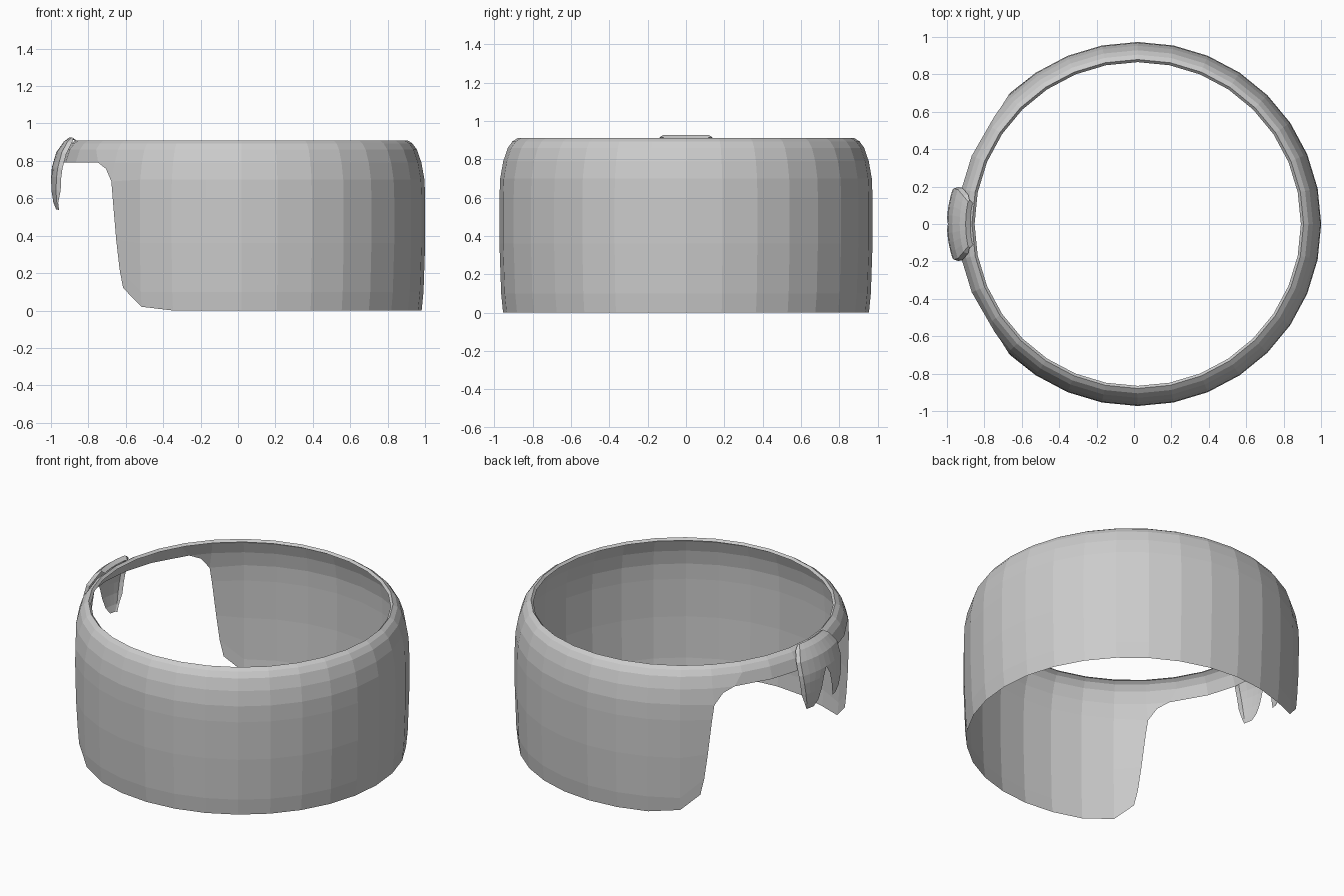
import bpy, bmesh
from math import sin, cos, radians

if "Cube" in bpy.data.objects:
    bpy.data.objects.remove(bpy.data.objects["Cube"])

CX = 0.02          # ring axis sits slightly right of the overall centre
PROFILE = [(0.957, 0), (0.967, 0.10), (0.976, 0.36), (0.976, 0.60), (0.972, 0.70),
           (0.956, 0.79), (0.932, 0.86), (0.908, 0.893), (0.882, 0.91), (0.868, 0.896)]


def radius(z):
    # outer wall radius at a height, read along the profile
    for (r0, z0), (r1, z1) in zip(PROFILE, PROFILE[1:]):
        if z0 <= z <= z1:
            return r0 + (r1 - r0) * (z - z0) / (z1 - z0)
    return PROFILE[-1][0]


def polar(deg, z, r=None):
    # angle is measured from the open -x side
    r = radius(z) if r is None else r
    return (CX - r * 1.005 * cos(radians(deg)), r * 0.997 * sin(radians(deg)), z)


def finish(bm, name):
    # mirrored half mesh, joined on the y = 0 plane
    bmesh.ops.remove_doubles(bm, verts=bm.verts, dist=0.0005)
    bmesh.ops.recalc_face_normals(bm, faces=bm.faces)
    mesh = bpy.data.meshes.new(name)
    bm.to_mesh(mesh)
    bm.free()
    ob = bpy.data.objects.new(name, mesh)
    bpy.context.collection.objects.link(ob)
    m = ob.modifiers.new("mirror", 'MIRROR')
    m.use_axis = (False, True, False)
    m.use_clip = True
    return ob


def skin(bm, rows):
    for a, b in zip(rows, rows[1:]):
        for i in range(len(a) - 1):
            bm.faces.new((a[i], a[i + 1], b[i + 1], b[i]))


# Ring wall: 32 sided, with a wide opening below the top strip
bm = bmesh.new()
STEP = 11.25
STRIP = 5          # first profile row of the top strip
EDGE = [(49.3, 0.12), (48.0, 0.22), (46.8, 0.38), (45.3, 0.60), (44.5, 0.69)]
grid = []
for j, (r, z) in enumerate(PROFILE):
    row = []
    for i in range(17):
        deg, zz, rr = i * STEP, z, r
        if j < STRIP:
            if i < 4:
                continue
            if i == 4:
                deg, zz = EDGE[j]
                rr = None
            elif i == 5 and j == 0:
                zz, rr = 0.02, None
        elif j == STRIP and i == 3:
            deg = 37
        row.append(bm.verts.new(polar(deg, zz, rr)))
    grid.append(row)
skin(bm, grid[:STRIP])
skin(bm, [grid[STRIP - 1], grid[STRIP][4:]])
skin(bm, grid[STRIP:])
# rounded upper corner of the opening
corner = bm.verts.new(polar(41.3, 0.758))
bm.faces.new((grid[STRIP - 1][0], corner, grid[STRIP][3], grid[STRIP][4]))
finish(bm, "ring_wall")

# Clip: saddle over the strip, splitting into two downward prongs
# each row: x at the middle, z, inner y, outer y
CLIP = [(-0.875, 0.908, 0, 0.10), (-0.90, 0.926, 0, 0.12), (-0.932, 0.902, 0, 0.15),
        (-0.972, 0.845, 0, 0.185), (-0.995, 0.765, 0, 0.19), (-1.0, 0.715, 0.03, 0.185),
        (-1.0, 0.645, 0.05, 0.175), (-0.992, 0.58, 0.07, 0.16), (-0.98, 0.54, 0.095, 0.135)]
bm = bmesh.new()
rows = []
for j, (x, z, y0, y1) in enumerate(CLIP):
    row = []
    for i in range(5):
        y = y0 + (y1 - y0) * i / 4
        row.append(bm.verts.new((x + 0.035 * (y / 0.2) ** 2, y, z)))
    # side lip folded back towards the ring
    fold = 0.025 if 2 <= j <= 6 else 0.008
    row.append(bm.verts.new((row[-1].co.x + fold, y1 + 0.008, z - 0.005)))
    rows.append(row)
skin(bm, rows)
finish(bm, "clip")
